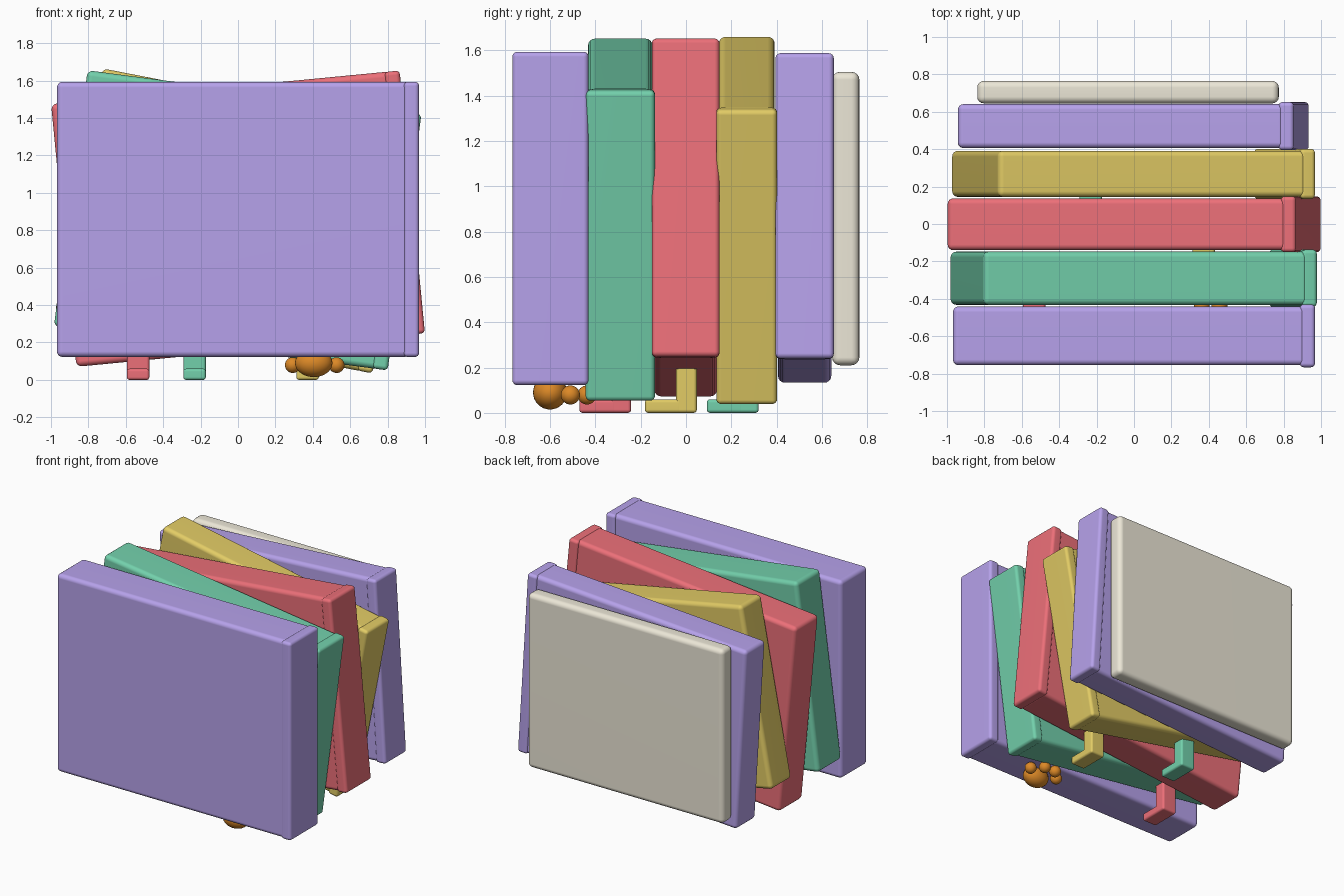
import bpy, bmesh
from math import radians
from mathutils import Matrix, Vector

if "Cube" in bpy.data.objects:
    bpy.data.objects.remove(bpy.data.objects["Cube"])


def material(name, rgb):
    m = bpy.data.materials.new(name)
    m.diffuse_color = (*rgb, 1)
    m.use_nodes = True
    m.node_tree.nodes["Principled BSDF"].inputs["Base Color"].default_value = m.diffuse_color
    return m


PURPLE = material("purple", (0.47, 0.36, 0.83))
GREEN = material("green", (0.17, 0.63, 0.41))
RED = material("red", (0.84, 0.16, 0.19))
YELLOW = material("yellow", (0.76, 0.60, 0.13))
CREAM = material("cream", (0.84, 0.80, 0.68))
ORANGE = material("orange", (0.72, 0.25, 0.02))


def finish(name, bm, mat):
    me = bpy.data.meshes.new(name)
    bm.to_mesh(me)
    bm.free()
    me.materials.append(mat)
    for p in me.polygons:
        p.use_smooth = True
    ob = bpy.data.objects.new(name, me)
    bpy.context.collection.objects.link(ob)
    return ob


def box(name, lo, hi, mat, bevel, matrix=Matrix()):
    """Rounded box between two corners, then placed by matrix."""
    lo, hi = Vector(lo), Vector(hi)
    bm = bmesh.new()
    bmesh.ops.create_cube(bm, size=1)
    bmesh.ops.scale(bm, vec=hi - lo, verts=bm.verts)
    bmesh.ops.translate(bm, vec=(lo + hi) / 2, verts=bm.verts)
    bmesh.ops.bevel(bm, geom=bm.edges[:], offset=bevel, segments=4,
                    profile=0.5, affect='EDGES')
    ob = finish(name, bm, mat)
    ob.matrix_world = matrix
    mod = ob.modifiers.new("weighted", 'WEIGHTED_NORMAL')
    mod.keep_sharp = True
    return ob


def ball(name, center, radii, mat):
    bm = bmesh.new()
    bmesh.ops.create_uvsphere(bm, u_segments=32, v_segments=16, radius=1)
    bmesh.ops.scale(bm, vec=radii, verts=bm.verts)
    bmesh.ops.translate(bm, vec=center, verts=bm.verts)
    return finish(name, bm, mat)


# Tilted slabs: name, width, height, y front, y back, tilt, centre x, centre z, material
SLABS = [
    ("front_slab", 1.936, 1.471, -0.766, -0.430, 0.0, 0.0, 0.858, PURPLE),
    ("second_slab", 1.800, 1.381, -0.443, -0.137, 7.5, -0.002, 0.853, GREEN),
    ("third_slab", 1.872, 1.411, -0.151, 0.148, -5.5, 0.0, 0.862, RED),
    ("fourth_slab", 1.728, 1.325, 0.134, 0.402, 11.0, -0.003, 0.850, YELLOW),
    ("fifth_slab", 1.800, 1.350, 0.395, 0.652, -3.5, -0.004, 0.860, PURPLE),
]
for name, w, h, y0, y1, tilt, cx, cz, mat in SLABS:
    mx = Matrix.Translation((cx, 0, cz)) @ Matrix.Rotation(radians(tilt), 4, 'Y')
    box(name, (-w / 2, y0 + 0.011, -h / 2), (w / 2 - 0.05, y1 - 0.011, h / 2),
        mat, 0.03, mx)
    # slightly wider end strip
    box(name + "_spine", (w / 2 - 0.082, y0, -h / 2), (w / 2, y1, h / 2),
        mat, 0.022, mx)

# Back panel
box("back_panel", (-0.838, 0.645, 0.21), (0.774, 0.765, 1.505), CREAM, 0.035)

# Feet: post plus toe pointing forward
FEET = [
    ("red_foot", -0.534, -0.288, 0.26, RED),
    ("yellow_foot", 0.372, 0.002, 0.24, YELLOW),
    ("green_foot", -0.232, 0.275, 0.27, GREEN),
]
for name, x, y, top, mat in FEET:
    box(name + "_post", (x - 0.06, y - 0.046, 0), (x + 0.06, y + 0.046, top), mat, 0.015)
    box(name + "_toe", (x - 0.06, y - 0.183, 0), (x + 0.06, y - 0.02, 0.06), mat, 0.015)

# Paw under the front slab
ball("paw_pad", (0.405, -0.6, 0.09), (0.1, 0.075, 0.075), ORANGE)
for i, (dx, y) in enumerate([(-0.117, -0.51), (-0.047, -0.437), (0.047, -0.437), (0.117, -0.51)]):
    ball(f"paw_toe_{i + 1}", (0.41 + dx, y, 0.079), (0.042, 0.042, 0.042), ORANGE)
